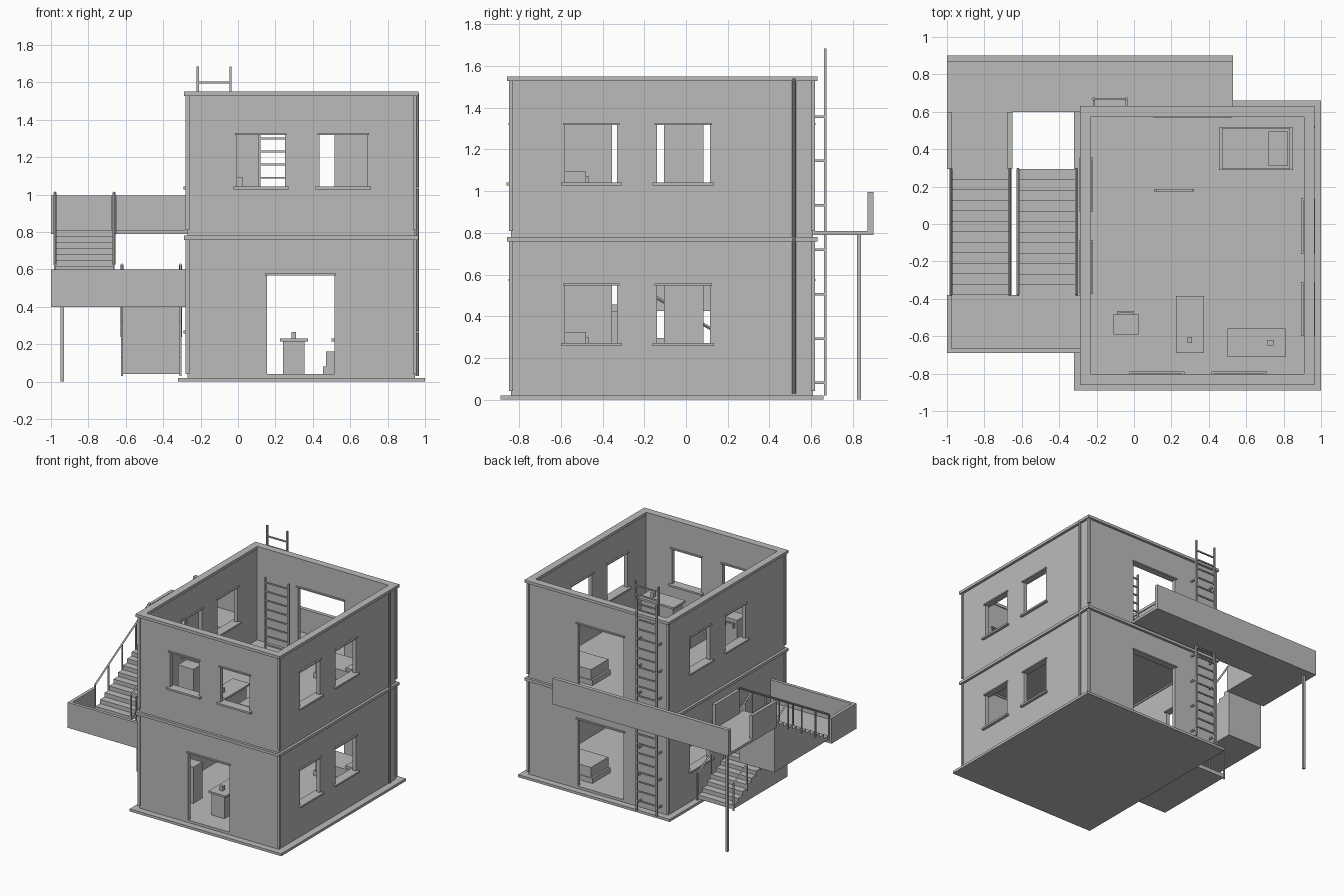
import bpy, bmesh
from mathutils import Vector, Matrix

cube = bpy.data.objects.get("Cube")
if cube:
    bpy.data.objects.remove(cube)

grey = bpy.data.materials.new("concrete_grey")
grey.use_nodes = True
COLOUR = (0.5, 0.5, 0.5, 1)
grey.diffuse_color = COLOUR
grey.node_tree.nodes["Principled BSDF"].inputs["Base Color"].default_value = COLOUR


def finish(name, bm):
    bmesh.ops.recalc_face_normals(bm, faces=bm.faces)
    mesh = bpy.data.meshes.new(name)
    bm.to_mesh(mesh)
    bm.free()
    mesh.materials.append(grey)
    obj = bpy.data.objects.new(name, mesh)
    bpy.context.collection.objects.link(obj)
    return obj


def add_box(bm, x0, x1, y0, y1, z0, z1):
    mid = Vector((x0 + x1, y0 + y1, z0 + z1)) / 2
    size = Matrix.Diagonal((x1 - x0, y1 - y0, z1 - z0, 1))
    bmesh.ops.create_cube(bm, size=1, matrix=Matrix.Translation(mid) @ size)


def boxes(name, *items):
    bm = bmesh.new()
    for item in items:
        add_box(bm, *item)
    return finish(name, bm)


def add_bar(bm, p, q, radius, sides=4):
    p, q = Vector(p), Vector(q)
    turn = (q - p).to_track_quat("Z", "Y").to_matrix().to_4x4()
    bmesh.ops.create_cone(bm, cap_ends=True, segments=sides, radius1=radius, radius2=radius,
                          depth=(q - p).length, matrix=Matrix.Translation((p + q) / 2) @ turn)


# Outer limits of the cornices; walls and posts step back from these
X0, X1, Y0, Y1 = -0.29, 0.965, -0.86, 0.63
RIM, STEP, POST = 0.057, 0.02, 0.01
WX0, WX1, WY0, WY1 = X0 + STEP, X1 - STEP, Y0 + STEP, Y1 - STEP
THICK = 0.03


def ring(name, x0, x1, y0, y1, z0, z1, w):
    boxes(name, (x0, x1, y0, y0 + w, z0, z1), (x0, x1, y1 - w, y1, z0, z1),
          (x0, x0 + w, y0 + w, y1 - w, z0, z1), (x1 - w, x1, y0 + w, y1 - w, z0, z1))


def wall(name, along_x, near, a, b, z0, z1, holes, low, high, sill):
    """Wall with openings that share one height, plus lintels and sills."""
    def place(s, e, lo, hi, grow=0.0):
        n, f = near - grow, near + THICK + grow
        return (s, e, n, f, lo, hi) if along_x else (n, f, s, e, lo, hi)
    parts, trim, start = [place(a, b, high, z1)], [], a
    if low > z0:
        parts.append(place(a, b, z0, low))
    for s, e in holes:
        parts.append(place(start, s, low, high))
        trim.append(place(s - 0.01, e + 0.01, high - 0.002, high + 0.008, 0.012))
        if sill:
            trim.append(place(s - 0.02, e + 0.02, low - 0.012, low + 0.002, 0.022))
        start = e
    parts.append(place(start, b, low, high))
    boxes(name, *parts)
    boxes(name + "_trim", *trim)


# Base and floors
boxes("base_slab", (-0.32, 1.0, -0.89, 0.66, 0, 0.02))
boxes("ground_floor", (WX0, WX1, WY0, WY1, 0.02, 0.04))
boxes("upper_floor", (WX0, WX1, WY0, WY1, 0.77, 0.81))

for storey, z, top in (("ground", 0.04, 0.78), ("upper", 0.81, 1.55)):
    low, high = top - 0.51, top - 0.23
    door_top = z + 0.53 if storey == "ground" else high
    # Four walls with their openings
    if storey == "ground":
        wall("ground_front_wall", True, WY0, WX0, WX1, z, top, [(0.155, 0.515)], z, door_top, False)
    else:
        wall("upper_front_wall", True, WY0, WX0, WX1, z, top,
             [(-0.005, 0.25), (0.435, 0.69)], low, high, True)
    wall(storey + "_back_wall", True, WY1 - THICK, WX0, WX1, z, top,
         [(0.115, 0.515)], z, door_top, False)
    wall(storey + "_left_wall", False, WX1 - THICK, WY0, WY1, z, top,
         [(-0.58, -0.33), (-0.14, 0.115)], low, high, True)
    wall(storey + "_right_wall", False, WX0, WY0, WY1, z, top,
         [(-0.355, -0.105), (0.085, 0.335)], low, high, True)
    # Cornice and corner posts
    ring(storey + "_cornice", X0, X1, Y0, Y1, top - 0.022, top, RIM)
    px = ((X0 + POST, X0 + 0.03), (X1 - 0.03, X1 - POST))
    py = ((Y0 + POST, Y0 + 0.03), (Y1 - 0.03, Y1 - POST))
    boxes(storey + "_corner_posts", *[(*x, *y, z, top - 0.02) for x in px for y in py])
    # Furniture
    boxes(storey + "_cabinet", (-0.11, 0.025, -0.59, -0.48, z, z + 0.285),
          (-0.09, 0.0, -0.475, -0.465, z + 0.25, z + 0.26),
          (-0.09, -0.08, -0.48, -0.465, z + 0.22, z + 0.26),
          (-0.01, 0.0, -0.48, -0.465, z + 0.22, z + 0.26))
    boxes(storey + "_desk", (0.225, 0.375, -0.69, -0.385, z + 0.175, z + 0.19),
          (0.24, 0.355, -0.675, -0.4, z, z + 0.175),
          (0.285, 0.31, -0.635, -0.605, z + 0.19, z + 0.225))
    boxes(storey + "_side_desk", (0.5, 0.81, -0.71, -0.56, z + 0.175, z + 0.19),
          (0.515, 0.795, -0.695, -0.575, z, z + 0.175),
          (0.715, 0.745, -0.65, -0.62, z + 0.19, z + 0.225))
    boxes(storey + "_bed", (0.455, 0.85, 0.29, 0.515, z, z + 0.04),
          (0.47, 0.835, 0.295, 0.51, z + 0.04, z + 0.12),
          (0.72, 0.82, 0.31, 0.495, z + 0.12, z + 0.14))

# Drainpipe
bm = bmesh.new()
add_bar(bm, (0.958, 0.518, 0.03), (0.958, 0.518, 1.54), 0.01, 10)
finish("drainpipe", bm)


def ladder(name, x0, x1, y, z0, z1, first, gap, ties=()):
    bm = bmesh.new()
    for x in (x0, x1):
        add_box(bm, x - 0.006, x + 0.006, y - 0.007, y + 0.007, z0, z1)
        for t in ties:
            add_box(bm, x - 0.005, x + 0.005, WY1 - 0.01, y, t - 0.006, t + 0.006)
    z = first
    while z > z0 + 0.03:
        add_box(bm, x0, x1, y - 0.005, y + 0.005, z - 0.005, z + 0.005)
        z -= gap
    finish(name, bm)


ladder("outside_ladder", -0.215, -0.04, 0.668, 0.02, 1.685, 1.6, 0.075,
       [0.08 + 0.213 * i for i in range(7)])
ladder("inside_ladder", 0.113, 0.315, 0.18, 0.81, 1.55, 1.51, 0.07)

# Rear walkway, its parapets and post
boxes("walkway", (-1, 0.53, 0.6, 0.9, 0.79, 0.81), (-1, -0.65, 0.295, 0.6, 0.79, 0.81))
boxes("walkway_parapet", (-1, 0.53, 0.87, 0.9, 0.79, 0.995),
      (-1, -0.975, 0.295, 0.6, 0.79, 0.995), (-0.675, -0.65, 0.295, 0.6, 0.79, 0.995))
boxes("walkway_post", (-0.95, -0.93, 0.82, 0.84, 0, 0.79))

# Landing between the two flights
boxes("landing", (-1, WX0, -0.69, -0.38, 0.4, 0.425))
boxes("landing_parapet", (-1, WX0, -0.69, -0.665, 0.4, 0.6),
      (-1, -0.975, -0.665, -0.38, 0.4, 0.6))

NEAR, FAR, STEPS = -0.38, 0.295, 12


def stairs(name, x0, x1, start, end, z0, z1, bottom):
    """Solid flight: a stepped side profile pushed across the width, with two handrails."""
    tread, rise = (end - start) / STEPS, (z1 - z0) / STEPS
    outline = [(start, bottom)]
    for i in range(STEPS):
        h = z0 + rise * (i + 1)
        outline += [(start + tread * i, h), (start + tread * (i + 1), h)]
    outline.append((end, bottom))
    bm = bmesh.new()
    face = bm.faces.new([bm.verts.new((x0, y, z)) for y, z in outline])
    out = bmesh.ops.extrude_face_region(bm, geom=[face])
    moved = [v for v in out["geom"] if isinstance(v, bmesh.types.BMVert)]
    bmesh.ops.translate(bm, verts=moved, vec=(x1 - x0, 0, 0))
    finish(name, bm)
    bm = bmesh.new()
    for x in (x0 - 0.003, x1 + 0.003):
        a, b = Vector((x, start, z0 + 0.2)), Vector((x, end, z1 + 0.2))
        add_bar(bm, a, b, 0.008)
        for i in range(5):
            p = a.lerp(b, i / 4)
            add_box(bm, x - 0.005, x + 0.005, p.y - 0.005, p.y + 0.005, p.z - 0.21, p.z)
    finish(name + "_railing", bm)


stairs("lower_stairs", -0.618, -0.31, FAR, NEAR, 0.04, 0.425, 0.04)
stairs("upper_stairs", -0.975, -0.667, NEAR, FAR, 0.425, 0.81, 0.425)
